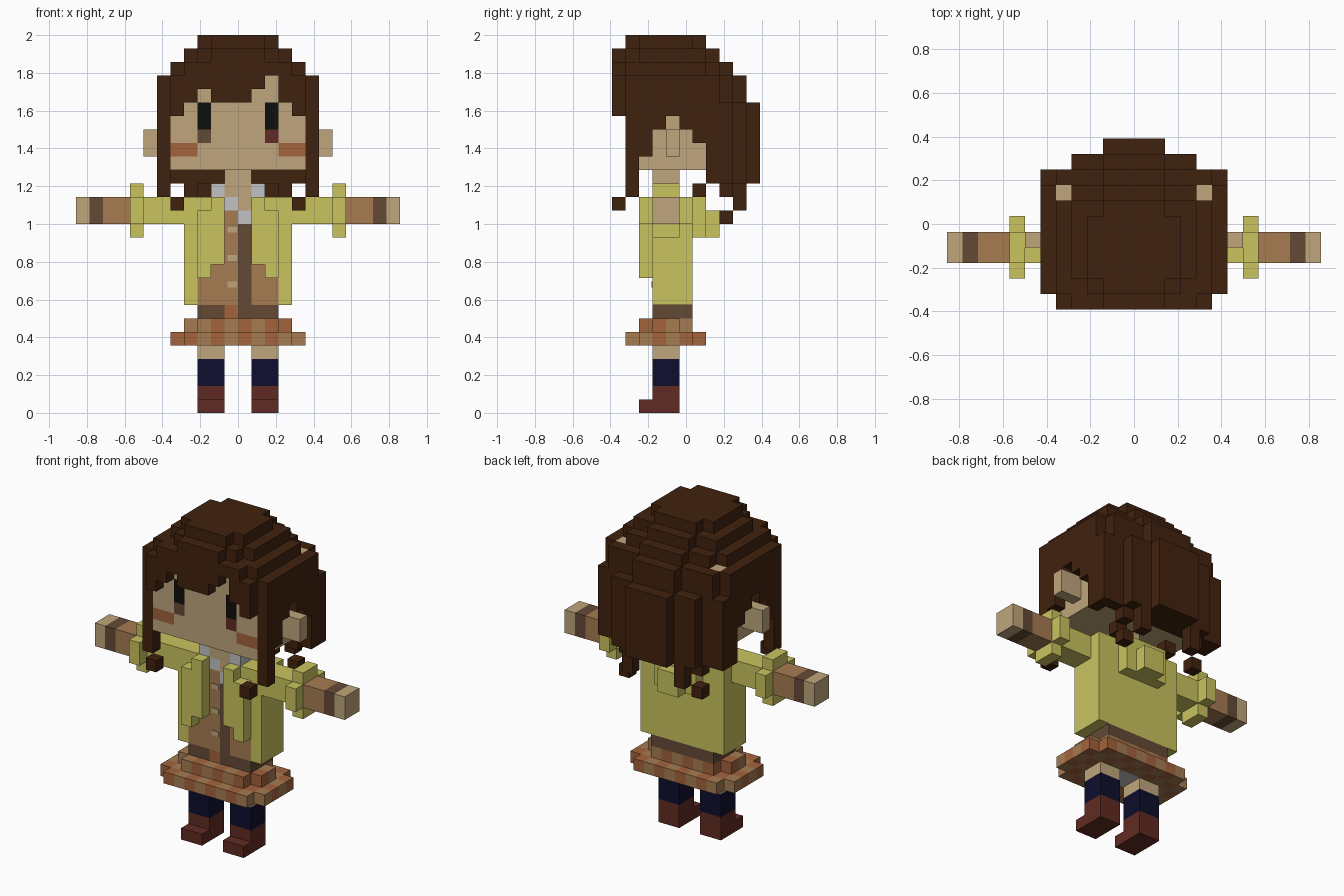
import bpy, bmesh

if "Cube" in bpy.data.objects:
    bpy.data.objects.remove(bpy.data.objects["Cube"])

U = 2 / 28  # one block


def lin(c):
    c /= 255
    return c / 12.92 if c <= 0.04045 else ((c + 0.055) / 1.055) ** 2.4


COLOURS = {
    "hair_brown": (64, 34, 14), "skin": (191, 166, 124), "yellow": (202, 196, 95),
    "light_brown": (166, 124, 82), "dark_brown": (100, 74, 54), "orange": (163, 99, 60),
    "black": (15, 14, 12), "navy": (14, 14, 46), "dark_red": (97, 43, 35),
    "white": (194, 194, 198)}
MATS = {}
for key, rgb in COLOURS.items():
    MATS[key] = bpy.data.materials.new(key)
    MATS[key].diffuse_color = (*[lin(c) for c in rgb], 1)


def fill(cells, x, j, z, colour, mirror=False):
    """Fill a block range; x, j, z are (start, end) in block units."""
    for a in range(*x):
        for b in range(*j):
            for c in range(*z):
                cells[a, b, c] = colour
                if mirror:
                    cells[-1 - a, b, c] = colour


SIDES = {(1, 0, 0): ((1, 0, 0), (1, 1, 0), (1, 1, 1), (1, 0, 1)),
         (-1, 0, 0): ((0, 0, 0), (0, 0, 1), (0, 1, 1), (0, 1, 0)),
         (0, 1, 0): ((0, 1, 0), (0, 1, 1), (1, 1, 1), (1, 1, 0)),
         (0, -1, 0): ((0, 0, 0), (1, 0, 0), (1, 0, 1), (0, 0, 1)),
         (0, 0, 1): ((0, 0, 1), (1, 0, 1), (1, 1, 1), (0, 1, 1)),
         (0, 0, -1): ((0, 0, 0), (0, 1, 0), (1, 1, 0), (1, 0, 0))}


def build(name, cells):
    """Make a mesh from the outer faces of the filled blocks."""
    mesh = bpy.data.meshes.new(name)
    names = sorted(set(cells.values()))
    for n in names:
        mesh.materials.append(MATS[n])
    bm = bmesh.new()
    verts = {}
    for (x, j, z), colour in cells.items():
        for (dx, dj, dz), corners in SIDES.items():
            if (x + dx, j + dj, z + dz) in cells:
                continue
            ring = []
            for cx, cj, cz in corners:
                p = (x + cx, j + cj, z + cz)
                if p not in verts:
                    verts[p] = bm.verts.new((p[0] * U, (p[1] - 5.5) * U, p[2] * U))
                ring.append(verts[p])
            bm.faces.new(ring).material_index = names.index(colour)
    bm.to_mesh(mesh)
    bm.free()
    ob = bpy.data.objects.new(name, mesh)
    bpy.context.collection.objects.link(ob)


# Legs: boots, socks, bare thighs
c = {}
fill(c, (1, 3), (3, 5), (0, 2), "dark_red", True)
fill(c, (1, 3), (2, 3), (0, 1), "dark_red", True)
fill(c, (1, 3), (3, 5), (2, 4), "navy", True)
fill(c, (1, 3), (3, 5), (4, 6), "skin", True)
fill(c, (-1, 1), (3, 5), (5, 6), "white")
build("legs", c)

# Skirt: two checked tiers with notched corners
c = {}
fill(c, (-4, 4), (1, 7), (5, 6), "orange")
fill(c, (-5, 5), (2, 6), (5, 6), "orange")
fill(c, (-3, 3), (2, 6), (6, 7), "orange")
fill(c, (-4, 4), (3, 5), (6, 7), "orange")
for x, j, z in list(c):
    if (x + j + z) % 2:
        c[x, j, z] = "light_brown"
    if z == 5 and -3 <= x < 3 and 3 <= j < 5:
        del c[x, j, z]
build("skirt", c)

# Torso: waistband, vest, jacket body, front flaps, hood
c = {}
fill(c, (-3, 3), (3, 6), (8, 16), "yellow")
fill(c, (-3, 3), (3, 4), (8, 12), "light_brown")
fill(c, (-1, 0), (3, 4), (8, 15), "light_brown")
fill(c, (0, 1), (3, 4), (8, 14), "dark_brown")
fill(c, (0, 1), (3, 4), (14, 15), "white")
fill(c, (-1, 0), (3, 4), (15, 16), "white")
fill(c, (0, 1), (3, 4), (15, 16), "skin")
fill(c, (-3, 3), (3, 6), (7, 8), "dark_brown")
c[-1, 3, 7] = "orange"
fill(c, (3, 4), (3, 6), (8, 16), "yellow", True)
fill(c, (1, 2), (2, 3), (11, 16), "yellow", True)
fill(c, (2, 3), (2, 3), (10, 15), "yellow", True)
fill(c, (-2, 2), (6, 7), (13, 16), "yellow")
fill(c, (-1, 1), (7, 8), (13, 15), "yellow")
build("torso", c)

# Arms: sleeves, cross-shaped cuffs, striped forearms, hands
c = {}
for x, colour in (((4, 8), "yellow"), ((8, 10), "light_brown"),
                  ((10, 11), "dark_brown"), ((11, 12), "skin")):
    fill(c, x, (3, 5), (14, 16), colour, True)
fill(c, (7, 8), (2, 6), (14, 16), "yellow", True)
fill(c, (7, 8), (3, 5), (13, 17), "yellow", True)
build("arms", c)

# Neck and collar
c = {}
fill(c, (-1, 1), (3, 5), (16, 18), "skin")
fill(c, (1, 2), (3, 5), (16, 17), "white", True)
build("neck", c)

# Head and hair share one block volume, so no buried faces are made
c = {}
LAYERS = (  # (z range, half width for each row from front to back)
    ((27, 28), (0, 2, 3, 3, 3, 3, 2)),
    ((26, 27), (2, 3, 4, 4, 4, 4, 4, 2)),
    ((25, 26), (4, 5, 5, 5, 5, 5, 5, 4, 2)),
    ((23, 25), (5, 6, 6, 6, 6, 6, 6, 6, 5, 2)),
    ((22, 23), (5, 6, 6, 6, 6, 6, 6, 6, 6, 4, 2)))
for z, widths in LAYERS:
    for j, w in enumerate(widths):
        fill(c, (-w, w), (j, j + 1), z, "hair_brown")
fill(c, (-5, 5), (1, 8), (18, 25), "skin")

# Fringe cut to an uneven hem
for x, hem in zip(range(-5, 5), (22, 23, 24, 23, 23, 23, 24, 25, 23, 22)):
    for z in range(22, hem):
        c.pop((x, 0, z), None)
    fill(c, (x, x + 1), (1, 2), (hem, 25), "hair_brown")

# Side hair with an arch around the ear
for j, low in zip(range(1, 9), (16, 19, 21, 22, 21, 20, 17, 17)):
    fill(c, (5, 6), (j, j + 1), (low, 23), "hair_brown", True)

# Back hair, its long strands and loose tips
fill(c, (-5, 5), (8, 9), (17, 23), "hair_brown")
fill(c, (-4, 4), (9, 10), (17, 23), "hair_brown")
fill(c, (-2, 2), (10, 11), (17, 23), "hair_brown")
fill(c, (3, 4), (8, 9), (16, 17), "hair_brown", True)
fill(c, (2, 3), (9, 10), (15, 17), "hair_brown", True)
fill(c, (3, 4), (8, 9), (14, 15), "hair_brown", True)
fill(c, (2, 3), (6, 7), (16, 17), "hair_brown", True)
fill(c, (4, 5), (0, 1), (15, 16), "hair_brown", True)

# Ears, eyes and blush
fill(c, (6, 7), (4, 5), (19, 21), "skin", True)
fill(c, (5, 6), (4, 5), (19, 21), "skin", True)
fill(c, (2, 3), (1, 2), (21, 23), "black", True)
c[-3, 1, 20] = "dark_brown"
c[2, 1, 20] = "dark_red"
fill(c, (3, 5), (1, 2), (19, 20), "orange", True)
build("head", c)

# Vest buttons as thin plates
for z in (0.68, 0.82, 0.97):
    bpy.ops.mesh.primitive_cube_add(size=1, location=(-0.03, -2.5 * U, z))
    b = bpy.context.object
    b.name = "button"
    b.scale = (0.05, 0.008, 0.03)
    b.data.materials.append(MATS["skin"])

for m in bpy.data.materials:
    if m.users and not m.is_grease_pencil:
        m.use_nodes = True
        m.node_tree.nodes["Principled BSDF"].inputs["Base Color"].default_value = m.diffuse_color
